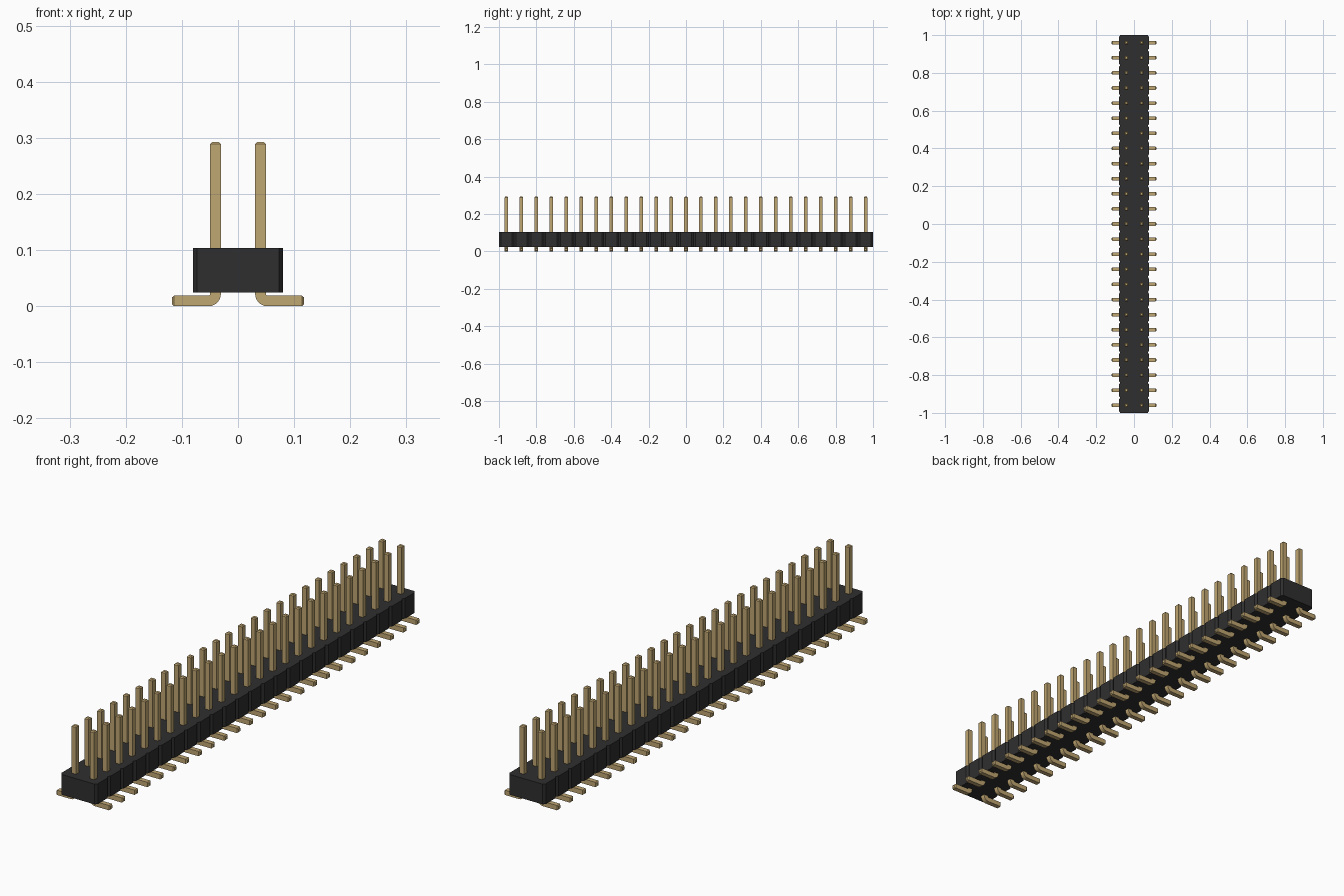
import bpy, bmesh, math
from mathutils import Vector

cube = bpy.data.objects.get("Cube")
if cube:
    bpy.data.objects.remove(cube, do_unlink=True)

ROWS, PITCH = 25, 0.08
BODY_X, BODY_Z0, BODY_Z1 = 0.08, 0.024, 0.104
NOTCH_X, NOTCH_Y = 0.007, 0.01
HALF, PIN_X, PIN_TOP, FOOT_X, TIP = 0.0095, 0.04, 0.293, 0.118, 0.004


def material(name, rgb):
    m = bpy.data.materials.new(name)
    m.use_nodes = True
    m.diffuse_color = (*rgb, 1)
    m.node_tree.nodes["Principled BSDF"].inputs["Base Color"].default_value = (*rgb, 1)
    return m


def finish(name, bm, mat):
    bmesh.ops.recalc_face_normals(bm, faces=bm.faces)
    mesh = bpy.data.meshes.new(name)
    bm.to_mesh(mesh)
    bm.free()
    mesh.materials.append(mat)
    ob = bpy.data.objects.new(name, mesh)
    bpy.context.collection.objects.link(ob)
    return ob


black = material("black plastic", (0.028, 0.028, 0.028))
gold = material("gold metal", (0.53, 0.385, 0.17))

# Housing: outline with a V notch between neighbouring cells, extruded upward
side = []
for i in range(ROWS):
    y0 = -1 + i * PITCH
    y1 = y0 + PITCH
    side += [(BODY_X - NOTCH_X, y0), (BODY_X, y0 + NOTCH_Y), (BODY_X, y1 - NOTCH_Y)]
side.append((BODY_X - NOTCH_X, 1))
outline = side + [(-x, y) for x, y in reversed(side)]
bm = bmesh.new()
base = bm.faces.new([bm.verts.new((x, y, BODY_Z0)) for x, y in outline])
top = bmesh.ops.extrude_face_region(bm, geom=[base])["geom"]
bmesh.ops.translate(bm, vec=(0, 0, BODY_Z1 - BODY_Z0),
                    verts=[v for v in top if isinstance(v, bmesh.types.BMVert)])
finish("housing", bm, black)

# Pin path: (x, z, outward normal angle, section scale), from tip to foot
bend_r = HALF + 0.003
path = [(PIN_X, PIN_TOP, 0, 0.6), (PIN_X, PIN_TOP - TIP, 0, 1)]
for k in range(7):
    a = math.radians(15 * k)
    path.append((PIN_X + bend_r * (1 - math.cos(a)),
                 HALF + bend_r * (1 - math.sin(a)), a, 1))
path += [(FOOT_X - TIP, HALF, math.pi / 2, 1), (FOOT_X, HALF, math.pi / 2, 0.6)]

# Square section swept along the path
bm = bmesh.new()
rings = []
for x, z, a, s in path:
    n = Vector((math.cos(a), 0, math.sin(a)))
    ring = []
    for u, v in ((-1, -1), (1, -1), (1, 1), (-1, 1)):
        p = Vector((x, 0, z)) + n * (u * HALF * s) + Vector((0, v * HALF * s, 0))
        ring.append(bm.verts.new(p))
    rings.append(ring)
for r0, r1 in zip(rings, rings[1:]):
    for j in range(4):
        k = (j + 1) % 4
        bm.faces.new((r0[j], r0[k], r1[k], r1[j]))
bm.faces.new(rings[0])
bm.faces.new(rings[-1])
bmesh.ops.translate(bm, vec=(0, -1 + PITCH / 2, 0), verts=bm.verts)
pins = finish("pins", bm, gold)

# Repeat along the housing and mirror to the second row
array = pins.modifiers.new("rows", 'ARRAY')
array.count = ROWS
array.use_relative_offset = False
array.use_constant_offset = True
array.constant_offset_displace = (0, PITCH, 0)
mirror = pins.modifiers.new("second row", 'MIRROR')
mirror.use_mirror_merge = False
